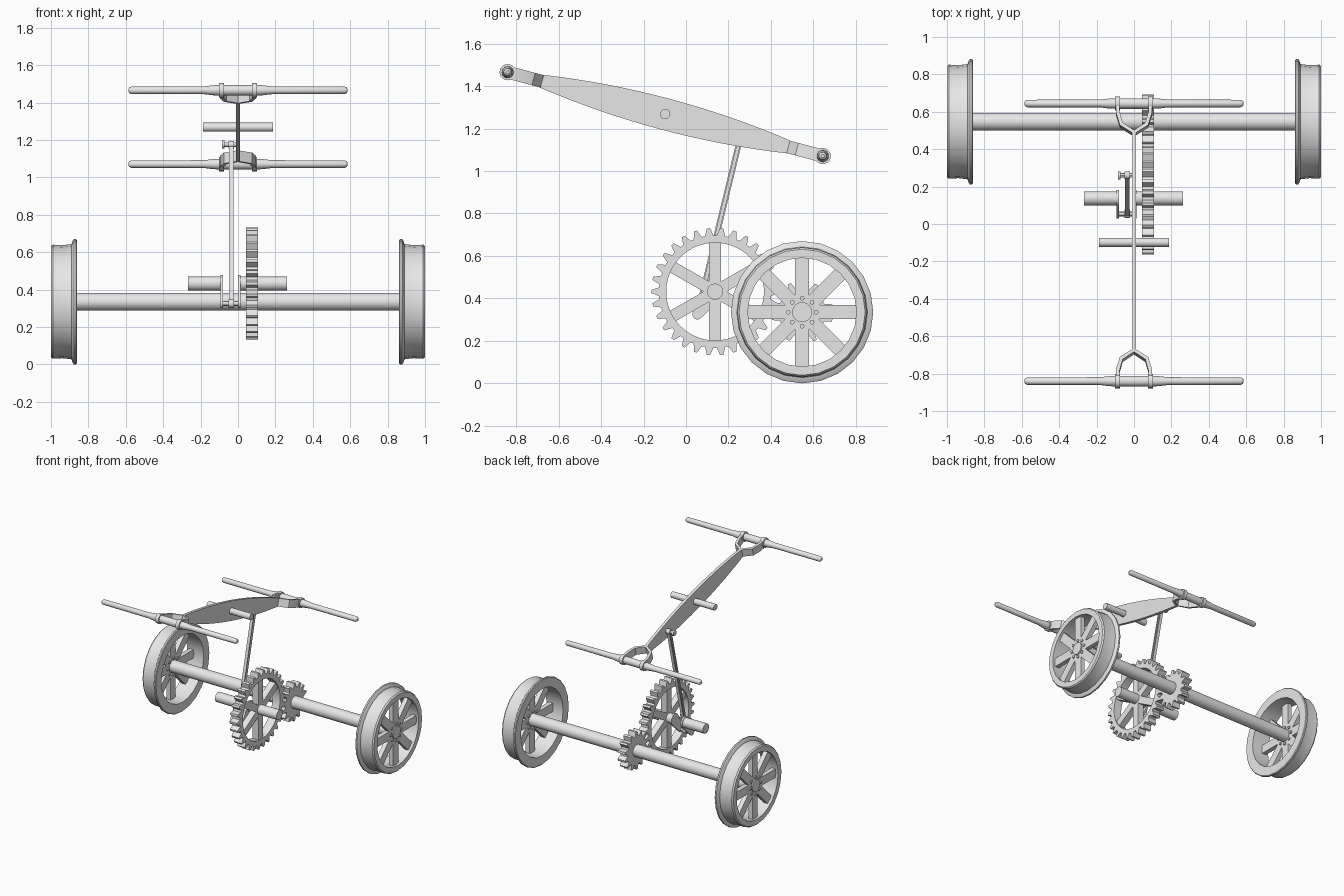
import bpy, bmesh
from math import sin, cos, pi, atan2, hypot, radians
from mathutils import Vector

if "Cube" in bpy.data.objects:
    bpy.data.objects.remove(bpy.data.objects["Cube"], do_unlink=True)

metal = bpy.data.materials.new("light_grey_metal")
metal.use_nodes = True
metal.diffuse_color = (0.8, 0.8, 0.8, 1)
metal.node_tree.nodes["Principled BSDF"].inputs["Base Color"].default_value = (0.8, 0.8, 0.8, 1)


def finish(name, bm):
    bmesh.ops.recalc_face_normals(bm, faces=bm.faces)
    mesh = bpy.data.meshes.new(name)
    bm.to_mesh(mesh)
    bm.free()
    obj = bpy.data.objects.new(name, mesh)
    bpy.context.collection.objects.link(obj)
    mesh.materials.append(metal)
    bpy.ops.object.select_all(action='DESELECT')
    obj.select_set(True)
    bpy.context.view_layer.objects.active = obj
    bpy.ops.object.shade_smooth_by_angle(angle=radians(30))


def loft(bm, rings, closed=False):
    """Bridge rings of points; cap the ends unless the rings form a loop."""
    loops = [[bm.verts.new(p) for p in ring] for ring in rings]
    pairs = list(zip(loops, loops[1:]))
    if closed:
        pairs.append((loops[-1], loops[0]))
    else:
        bm.faces.new(loops[0])
        bm.faces.new(loops[-1])
    for a, b in pairs:
        for i in range(len(a)):
            j = (i + 1) % len(a)
            bm.faces.new((a[i], a[j], b[j], b[i]))


def lathe(bm, centre, profile, n=20, closed=False):
    """Spin (x, radius) points around a line parallel to x."""
    y, z = centre
    loft(bm, [[(x, y + r * cos(2 * pi * i / n), z + r * sin(2 * pi * i / n))
               for i in range(n)] for x, r in profile], closed)


def rod_x(bm, centre, x0, x1, r, n=20):
    lathe(bm, centre, [(x0, r), (x1, r)], n)


def prism(bm, outline, x0, x1):
    loft(bm, [[(x, y, z) for y, z in outline] for x in (x0, x1)])


def bar(bm, p, q, width, x0, x1, shift=0):
    p, q = Vector(p), Vector(q)
    d = (q - p).normalized()
    side = Vector((-d.y, d.x))
    lo, hi = side * (shift - width / 2), side * (shift + width / 2)
    prism(bm, [p + lo, q + lo, q + hi, p + hi], x0, x1)


def spokes(bm, centre, count, r0, r1, width, x0, x1):
    for k in range(count):
        a = pi / 2 + 2 * pi * k / count
        d = Vector((cos(a), sin(a)))
        bar(bm, Vector(centre) + d * r0, Vector(centre) + d * r1, width, x0, x1)


def toothed_ring(bm, centre, teeth, tip, root, bore, x0, x1, phase=0):
    tooth = [(-0.36, root), (-0.12, tip), (0.12, tip), (0.36, root)]
    polar = [((k + f + phase) * 2 * pi / teeth, r) for k in range(teeth) for f, r in tooth]
    y, z = centre
    outer = [(y + r * cos(a), z + r * sin(a)) for a, r in polar]
    inner = [(y + bore * cos(a), z + bore * sin(a)) for a, r in polar]
    loft(bm, [[(x, *p) for p in ring] for ring, x in
              ((outer, x0), (outer, x1), (inner, x1), (inner, x0))], closed=True)


AXLE = (0.547, 0.335)
CRANK = (0.137, 0.432)
PIN = (0.054, 0.325)
ROD_TOP = (0.26, 1.175)
PIVOT = (-0.098, 1.268)
TILT = radians(14.9)
REACH = 0.768


def on_beam(u, v):
    """Beam coordinates: u along the beam, v across it."""
    return (PIVOT[0] + u * cos(TILT) + v * sin(TILT),
            PIVOT[1] - u * sin(TILT) + v * cos(TILT))


# Flanged spoked wheels
for side, label in ((1, "left"), (-1, "right")):
    bm = bmesh.new()
    rim = [(0.862, 0.26), (0.862, 0.33), (0.867, 0.335), (0.878, 0.335), (0.883, 0.328),
           (0.89, 0.308), (0.94, 0.302), (0.99, 0.305), (1.0, 0.297), (1.0, 0.256)]
    lathe(bm, AXLE, [(side * x, r) for x, r in rim], 24, closed=True)
    spokes(bm, AXLE, 8, 0.02, 0.262, 0.066, side * 0.945, side * 0.98)
    finish(label + "_wheel", bm)
    bm = bmesh.new()
    for k in range(8):
        a = k * pi / 4
        rod_x(bm, (AXLE[0] + 0.066 * cos(a), AXLE[1] + 0.066 * sin(a)),
              side * 0.935, side * 0.988, 0.011, 10)
    finish(label + "_wheel_bolts", bm)

# Wheel axle with its small gear
bm = bmesh.new()
rod_x(bm, AXLE, -0.99, 0.99, 0.047, 24)
finish("wheel_axle", bm)
bm = bmesh.new()
toothed_ring(bm, AXLE, 14, 0.147, 0.112, 0.04, 0.042, 0.107, 0.45)
finish("small_gear", bm)

# Large spoked gear
bm = bmesh.new()
toothed_ring(bm, CRANK, 30, 0.3, 0.265, 0.23, 0.042, 0.107)
spokes(bm, CRANK, 6, 0.01, 0.24, 0.055, 0.05, 0.099)
finish("large_gear", bm)

# Crankshaft: two shaft halves, two tapered webs and the pin
bm = bmesh.new()
rod_x(bm, CRANK, -0.268, -0.08, 0.038)
rod_x(bm, CRANK, 0.002, 0.262, 0.038)
rod_x(bm, PIN, -0.085, 0.008, 0.014, 12)
finish("crankshaft", bm)
bm = bmesh.new()
lean = atan2(CRANK[1] - PIN[1], CRANK[0] - PIN[0])
arc = [-pi / 2 + pi * i / 8 for i in range(9)]
web = [(CRANK[0] + 0.045 * cos(lean + a), CRANK[1] + 0.045 * sin(lean + a)) for a in arc]
web += [(PIN[0] - 0.024 * cos(lean + a), PIN[1] - 0.024 * sin(lean + a)) for a in arc]
for x in (-0.093, -0.001):
    prism(bm, web, x, x + 0.014)
finish("crank_webs", bm)

# Connecting rod with an I-shaped section and round ends
bm = bmesh.new()
bar(bm, PIN, ROD_TOP, 0.024, -0.04, -0.032)
for shift in (-0.01, 0.01):
    bar(bm, PIN, ROD_TOP, 0.007, -0.048, -0.024, shift)
rod_x(bm, PIN, -0.051, -0.021, 0.023, 16)
rod_x(bm, ROD_TOP, -0.051, -0.021, 0.02, 16)
finish("connecting_rod", bm)
bm = bmesh.new()
rod_x(bm, ROD_TOP, -0.08, 0.0, 0.012, 12)
rod_x(bm, ROD_TOP, -0.086, -0.071, 0.021, 12)
finish("connecting_rod_pin", bm)

# Rocking beam, deepest at the pivot
bm = bmesh.new()
steps = [-0.61 + 1.22 * i / 16 for i in range(17)]
depth = [0.03 + 0.045 * (1 - (u / 0.61) ** 2) for u in steps]
outline = [on_beam(u, v) for u, v in zip(steps, depth)]
outline += [on_beam(u, -v) for u, v in reversed(list(zip(steps, depth)))]
prism(bm, outline, -0.011, 0.011)
finish("rocking_beam", bm)
bm = bmesh.new()
rod_x(bm, PIVOT, -0.186, 0.186, 0.024)
finish("beam_pivot", bm)

# Forked yokes, collars and handles at both beam ends
arm = [(0.088, 0.765), (0.086, 0.71), (0.068, 0.648), (0.0, 0.603)]
path = [Vector(p) for p in arm + [(-x, u) for x, u in reversed(arm[:-1])]]
grip = [(0.1, 0.028), (0.13, 0.027), (0.18, 0.021), (0.57, 0.02), (0.58, 0.016), (0.586, 0.008)]
for end, label in ((-1, "front"), (1, "back")):
    bm = bmesh.new()
    rings = []
    for i, p in enumerate(path):
        d = (path[min(i + 1, len(path) - 1)] - path[max(i - 1, 0)]).normalized()
        n = Vector((-d.y, d.x)) * 0.01
        ring = []
        for q, v in ((p - n, -0.03), (p + n, -0.03), (p + n, 0.03), (p - n, 0.03)):
            ring.append((q.x, *on_beam(end * q.y, v)))
        rings.append(ring)
    loft(bm, rings)
    finish(label + "_yoke", bm)
    hub = on_beam(end * REACH, 0)
    bm = bmesh.new()
    for x in (-0.088, 0.088):
        rod_x(bm, hub, x - 0.014, x + 0.014, 0.038)
    finish(label + "_handle_collars", bm)
    bm = bmesh.new()
    lathe(bm, hub, [(-x, r) for x, r in reversed(grip)] + grip, 16)
    finish(label + "_handle", bm)
